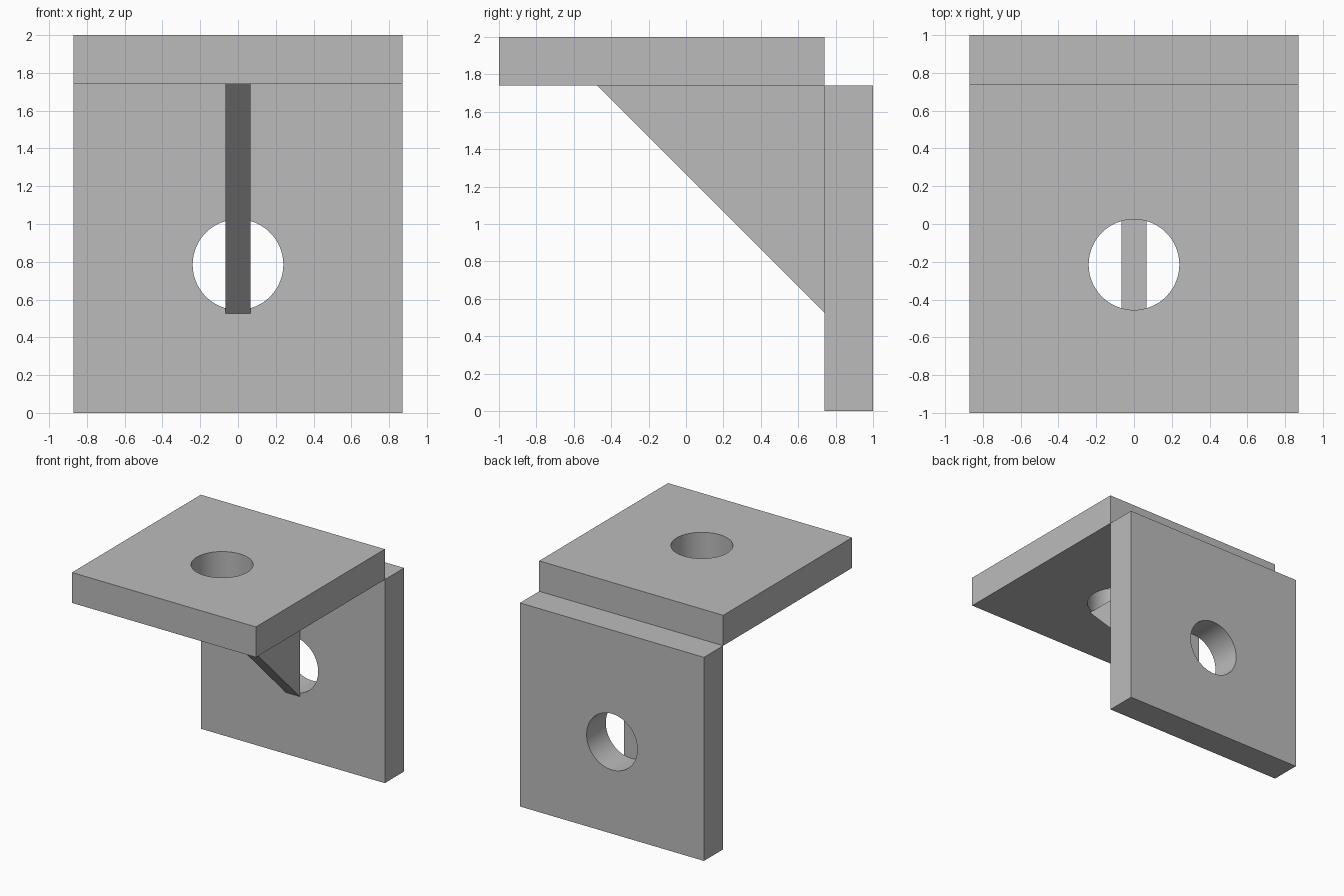
import bpy
import bmesh
from math import radians
from mathutils import Matrix, Vector

cube = bpy.data.objects.get("Cube")
if cube:
    bpy.data.objects.remove(cube, do_unlink=True)

HALF_W, THICK, SPAN = 0.87, 0.26, 1.74
HOLE_R, HOLE_AT, GUSSET_HALF = 0.24, 0.785, 0.067

steel = bpy.data.materials.new("plain grey")
steel.use_nodes = True
grey = (0.5, 0.5, 0.5, 1)
steel.diffuse_color = grey
steel.node_tree.nodes["Principled BSDF"].inputs["Base Color"].default_value = grey


def add_object(name, bm):
    bmesh.ops.recalc_face_normals(bm, faces=bm.faces)
    mesh = bpy.data.meshes.new(name)
    bm.to_mesh(mesh)
    bm.free()
    mesh.materials.append(steel)
    obj = bpy.data.objects.new(name, mesh)
    bpy.context.collection.objects.link(obj)
    return obj


def box(name, low, high):
    low, high = Vector(low), Vector(high)
    bm = bmesh.new()
    place = Matrix.Translation((low + high) / 2) @ Matrix.Diagonal((*(high - low), 1))
    bmesh.ops.create_cube(bm, size=1, matrix=place)
    return add_object(name, bm)


def drill(plate, centre, tilt):
    """Cut a round bolt hole through a plate."""
    bm = bmesh.new()
    place = Matrix.Translation(centre) @ Matrix.Rotation(tilt, 4, "X")
    bmesh.ops.create_cone(bm, cap_ends=True, segments=64, radius1=HOLE_R,
                          radius2=HOLE_R, depth=2 * THICK, matrix=place)
    cutter = add_object(plate.name + "_hole_cutter", bm)
    cutter.hide_render = True
    mod = plate.modifiers.new("bolt hole", "BOOLEAN")
    mod.operation, mod.solver, mod.object = "DIFFERENCE", "EXACT", cutter
    bpy.ops.object.select_all(action="DESELECT")
    plate.select_set(True)
    bpy.context.view_layer.objects.active = plate
    bpy.ops.object.modifier_apply(modifier=mod.name)
    bpy.data.objects.remove(cutter, do_unlink=True)
    bpy.ops.object.shade_smooth_by_angle(angle=radians(30))


# Two equal plates meeting along one edge
top_plate = box("top_plate", (-HALF_W, -1, SPAN), (HALF_W, SPAN - 1, 2))
drill(top_plate, (0, HOLE_AT - 1, 2 - THICK / 2), 0)
back_plate = box("back_plate", (-HALF_W, SPAN - 1, 0), (HALF_W, 1, SPAN))
drill(back_plate, (0, 1 - THICK / 2, HOLE_AT), radians(90))

# Triangular gusset bracing the inner corner
bm = bmesh.new()
profile = [(-0.475, SPAN), (SPAN - 1, SPAN), (SPAN - 1, 0.525)]
side = bm.faces.new([bm.verts.new((-GUSSET_HALF, y, z)) for y, z in profile])
grown = bmesh.ops.extrude_face_region(bm, geom=[side], use_keep_orig=True)["geom"]
bmesh.ops.translate(bm, vec=(2 * GUSSET_HALF, 0, 0),
                    verts=[v for v in grown if isinstance(v, bmesh.types.BMVert)])
add_object("gusset", bm)
